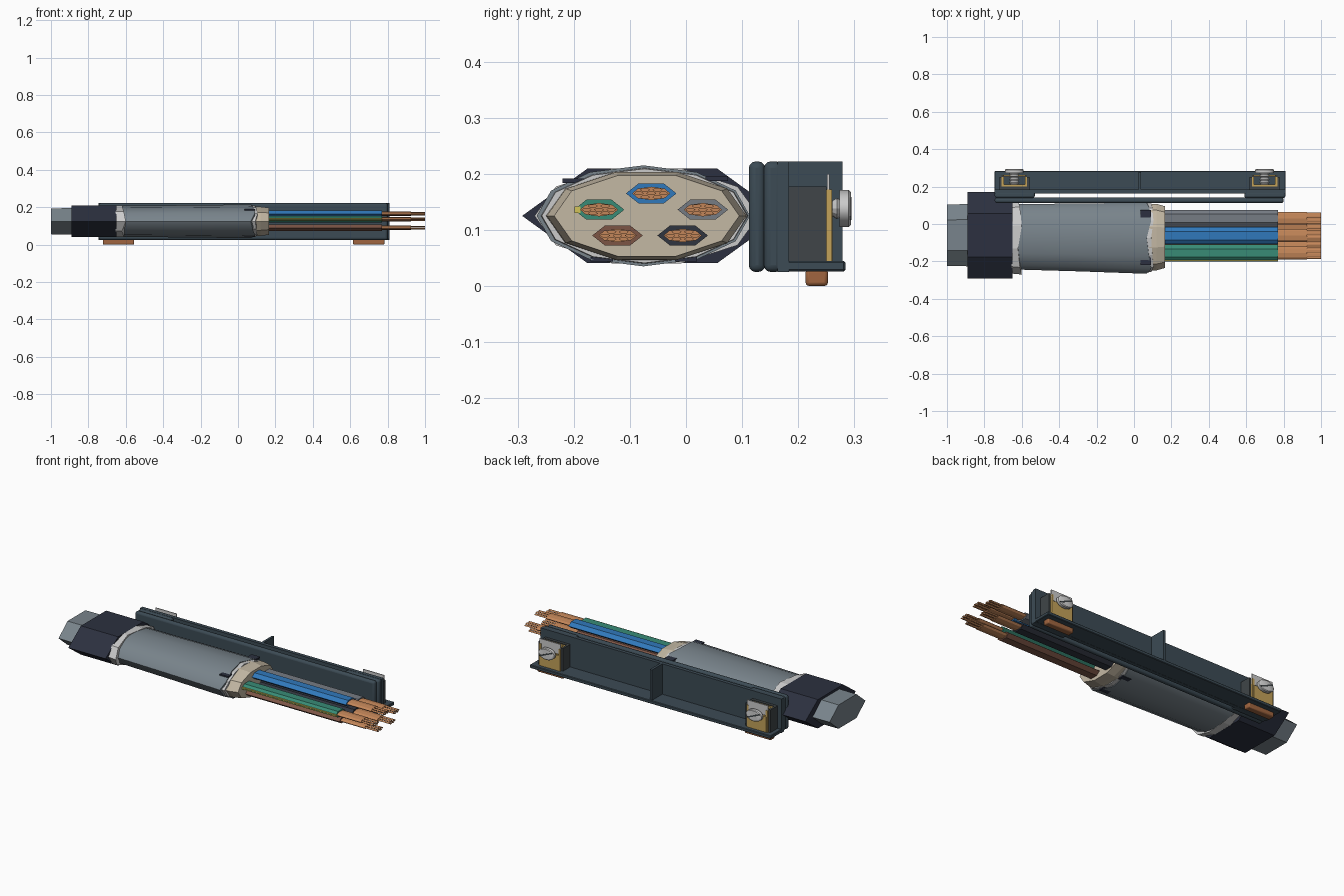
import bpy, bmesh, math

if "Cube" in bpy.data.objects:
    bpy.data.objects.remove(bpy.data.objects["Cube"])

COL = {"steel": (.19, .23, .26), "navy": (.025, .03, .05), "rail": (.045, .07, .09),
       "pale": (.55, .57, .58), "cream": (.55, .48, .37), "copper": (.55, .24, .1),
       "rust": (.35, .13, .05), "brass": (.55, .36, .1), "blue": (.03, .19, .5),
       "green": (.04, .26, .18), "brown": (.2, .09, .06), "grey": (.18, .2, .23),
       "black": (.03, .035, .05), "yellow": (.65, .55, .1), "block": (.05, .06, .065)}
mats = {}


def finish(name, bm, color, smooth=0):
    me = bpy.data.meshes.new(name)
    bmesh.ops.recalc_face_normals(bm, faces=bm.faces)
    bm.to_mesh(me)
    bm.free()
    ob = bpy.data.objects.new(name, me)
    bpy.context.collection.objects.link(ob)
    if color not in mats:
        mats[color] = bpy.data.materials.new(color)
        mats[color].diffuse_color = (*COL[color], 1)
    me.materials.append(mats[color])
    if smooth:
        bpy.context.view_layer.objects.active = ob
        ob.select_set(True)
        bpy.ops.object.shade_smooth_by_angle(angle=math.radians(smooth))
        ob.select_set(False)
    return ob


def loft(name, sections, n, color, axis="x", phase=0, smooth=0, jag=0):
    """Closed tube; each section is (position, centre a, centre b, radius a, radius b)."""
    bm = bmesh.new()
    rings = []
    for k, (p, ca, cb, ra, rb) in enumerate(sections):
        ring = []
        for i in range(n):
            t = 2 * math.pi * i / n + phase
            a, b = ca + ra * math.cos(t), cb + rb * math.sin(t)
            q = p + (jag * (i % 3 - 1) if k == len(sections) - 1 else 0)
            ring.append(bm.verts.new((q, a, b) if axis == "x" else (a, q, b)))
        rings.append(ring)
    for r, s in zip(rings, rings[1:]):
        for i in range(n):
            bm.faces.new((r[i], r[(i + 1) % n], s[(i + 1) % n], s[i]))
    bm.faces.new(rings[0])
    bm.faces.new(rings[-1])
    return finish(name, bm, color, smooth)


def box(name, x, y, z, color, bevel=0, segs=1):
    bm = bmesh.new()
    bmesh.ops.create_cube(bm, size=1)
    for v in bm.verts:
        for i, (lo, hi) in enumerate((x, y, z)):
            v.co[i] = lo + (v.co[i] + .5) * (hi - lo)
    ob = finish(name, bm, color, 40 if segs > 1 else 0)
    if bevel:
        m = ob.modifiers.new("bevel", "BEVEL")
        m.width, m.segments = bevel, segs
    return ob


# Cable: outer sheath, dark band, peeled jacket, filler core
CY, CZ = -.06, .125
loft("cable_sheath", [(-1, CY, CZ, .165, .08), (-.66, CY, CZ, .168, .083)], 6, "steel")
loft("dark_band", [(-.89, CY, CZ, .232, .097), (-.65, CY, CZ, .232, .097)], 6, "navy")
loft("jacket_cut_ring", [(-.655, -.07, CZ, .195, .088), (-.61, -.07, CZ, .2, .089)],
     10, "pale", jag=.01)
loft("jacket", [(-.64, -.068, CZ, .175, .083), (-.3, -.072, CZ, .181, .086),
                (.08, -.076, CZ, .19, .09)], 12, "steel", smooth=40, jag=.012)
loft("jacket_lip", [(.055, -.074, CZ, .186, .086), (.098, -.074, CZ, .183, .084)],
     12, "pale", jag=.006)
loft("filler_core", [(.05, -.072, CZ, .18, .083), (.12, -.07, CZ, .178, .082),
                     (.165, -.07, CZ, .165, .076)], 10, "cream")
for i, (y, z) in enumerate(((.055, .191), (-.2, .188), (.0, .048), (-.15, .048))):
    box(f"jacket_slit_{i}", (.035, .09), (y - .02, y + .02), (z - .004, z + .004), "navy")

# Five insulated wires with copper cores and loose strands
WIRES = (("blue", -.062, .165), ("green", -.155, .136), ("grey", .03, .136),
         ("brown", -.122, .09), ("black", -.006, .09))
for col, y, z in WIRES:
    loft(f"{col}_wire", [(.1, y, z, .045, .0205), (.77, y, z, .045, .0205)], 6, col)
    loft(f"{col}_core", [(.75, y, z, .034, .012), (.925, y, z, .034, .012)], 8, "copper")
    for k in range(7):
        r, t = (0 if k == 6 else 1), k * math.pi / 3
        sy, sz = y + .022 * r * math.cos(t), z + .0075 * r * math.sin(t)
        loft(f"{col}_strand_{k}", [(.9, sy, sz, .009, .0036), (1, sy, sz, .009, .0036)],
             6, "copper")
box("yellow_stripe_side", (.165, .771), (-.199, -.188), (.13, .142), "yellow")

# Holder rail: front bar, end pads, wall, floor, middle rib
box("front_bar", (-.745, .8), (.112, .141), (.025, .222), "rail", .012, 3)
for side, x0, x1 in (("left", -.745, -.53), ("right", .59, .81)):
    box(f"{side}_pad", (x0, x1), (.139, .172), (.025, .222), "rail", .012, 3)
box("rail_wall", (-.745, .81), (.163, .184), (.025, .222), "rail")
box("rail_floor", (-.745, .81), (.166, .284), (.026, .045), "rail", .003)
box("middle_rib", (.024, .038), (.18, .279), (.04, .222), "rail")

# Screw terminals with copper contacts below
for side, c in (("left", -.64), ("right", .698)):
    for s in (-1, 1):
        xs = sorted((c + s * .068, c + s * .08))
        box(f"{side}_cheek_{s}", xs, (.18, .25), (.044, .177), "block")
        xs = sorted((c + s * .056, c + s * .068))
        box(f"{side}_clamp_side_{s}", xs, (.19, .26), (.044, .172), "brass")
    box(f"{side}_block_back", (c - .07, c + .07), (.18, .2), (.044, .177), "block")
    box(f"{side}_clamp_back", (c - .06, c + .06), (.199, .21), (.044, .172), "brass")
    box(f"{side}_clamp_front", (c - .06, c + .06), (.25, .261), (.044, .135), "brass")
    box(f"{side}_pressure_plate", (c - .068, c + .068), (.251, .256), (.14, .2), "pale")
    shank = [(.205 + .008 * k, c, .138, (.028, .02)[k % 2], (.019, .014)[k % 2])
             for k in range(10)]
    loft(f"{side}_screw_shank", shank, 12, "pale", "y")
    loft(f"{side}_screw_head", [(.274, c, .138, .05, .033), (.29, c, .138, .05, .033),
                                (.294, c, .138, .044, .029)], 20, "pale", "y", smooth=40)
    slot = box("slot", (-.043, .043), (.292, .2947), (-.004, .004), "block")
    slot.name = f"{side}_screw_slot"
    slot.location = (c, 0, .138)
    slot.rotation_euler.y = .4
    box(f"{side}_contact", (c - .083, c + .085), (.213, .253), (0, .03), "rust", .006, 2)

for m in bpy.data.materials:
    if m.users and not m.is_grease_pencil:
        m.use_nodes = True
        m.node_tree.nodes["Principled BSDF"].inputs["Base Color"].default_value = m.diffuse_color
